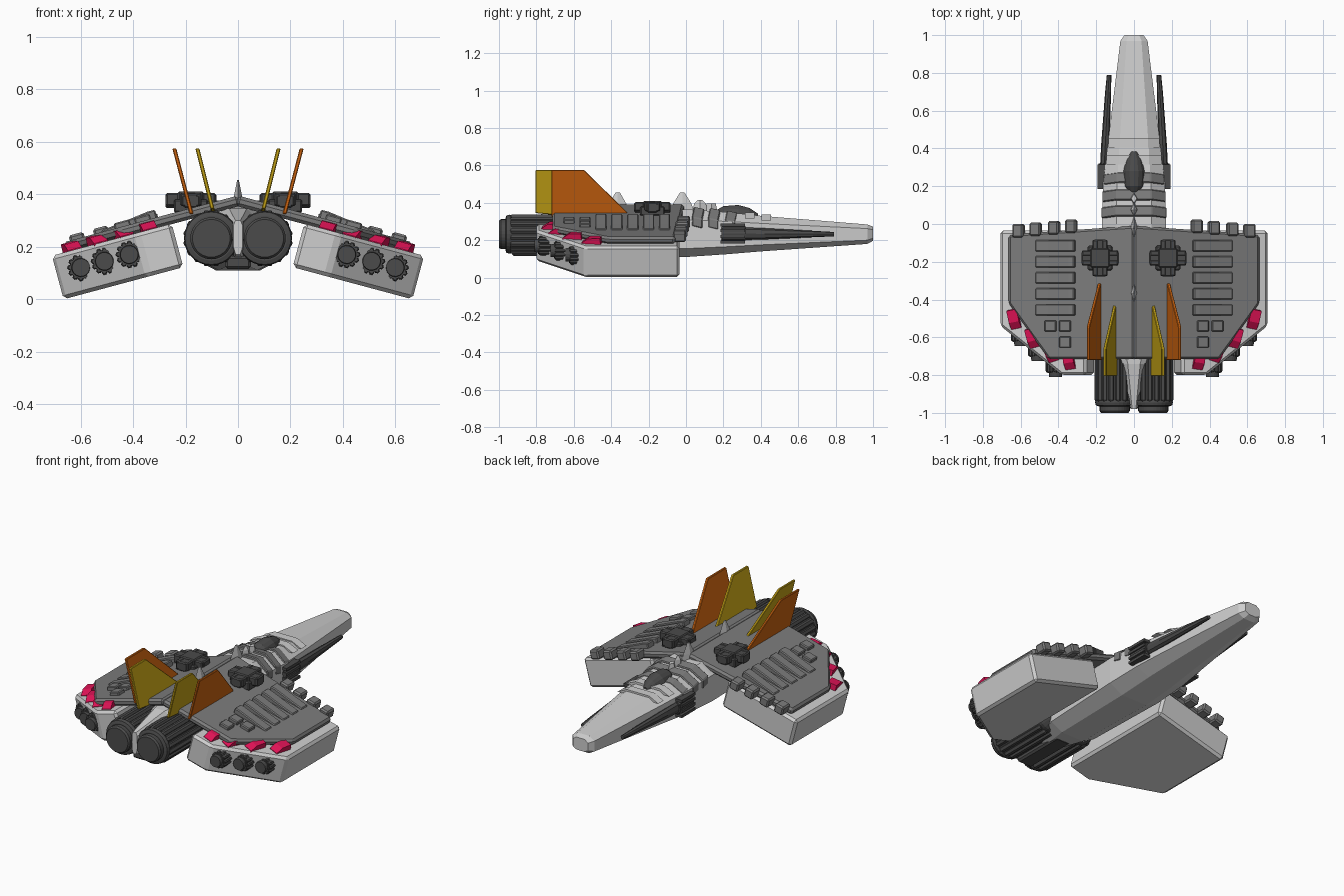
import bpy, bmesh, math
from mathutils import Vector, Matrix

if "Cube" in bpy.data.objects:
    bpy.data.objects.remove(bpy.data.objects["Cube"])


def material(name, r, g, b):
    m = bpy.data.materials.new(name)
    m.diffuse_color = (r, g, b, 1)
    m.use_nodes = True
    m.node_tree.nodes["Principled BSDF"].inputs["Base Color"].default_value = m.diffuse_color
    return m


LIGHT = material("light_grey", 0.62, 0.62, 0.62)
GREY = material("mid_grey", 0.20, 0.20, 0.20)
DARK = material("dark_grey", 0.07, 0.07, 0.07)
RED = material("crimson", 0.72, 0.006, 0.09)
ORANGE = material("orange", 0.62, 0.13, 0.005)
YELLOW = material("yellow", 0.58, 0.38, 0.008)

# Right wing frame: x runs outward along the slope, z is off the surface
WING = Matrix.Translation((0, 0, 0.395)) @ Matrix.Rotation(math.radians(15), 4, 'Y')


def part(name, mat, solids, mirror=False, bevel=0.0, matrix=None):
    """One object from lofted solids; each solid is a list of rings of points."""
    bm = bmesh.new()
    for rings in solids:
        loops = [[bm.verts.new(p) for p in ring] for ring in rings]
        n = len(loops[0])
        for a, b in zip(loops, loops[1:]):
            for i in range(n):
                j = (i + 1) % n
                bm.faces.new((a[i], a[j], b[j], b[i]))
        bm.faces.new(loops[0])
        bm.faces.new(loops[-1])
    if matrix:
        bm.transform(matrix)
    bmesh.ops.recalc_face_normals(bm, faces=bm.faces)
    me = bpy.data.meshes.new(name)
    bm.to_mesh(me)
    bm.free()
    me.materials.append(mat)
    ob = bpy.data.objects.new(name, me)
    bpy.context.collection.objects.link(ob)
    if bevel:
        b = ob.modifiers.new("bevel", 'BEVEL')
        b.width, b.segments = bevel, 1
    if mirror:
        ob.modifiers.new("mirror", 'MIRROR')
    return ob


def box(cx, cy, cz, sx, sy, sz, turn=0.0):
    """Box, optionally turned about the vertical."""
    r = Matrix.Rotation(turn, 3, 'Z')
    c = [(-1, -1), (1, -1), (1, 1), (-1, 1)]
    return [[Vector((cx, cy, cz)) + r @ Vector((x * sx / 2, y * sy / 2, z * sz / 2))
             for x, y in c] for z in (-1, 1)]


def prism(pts, z0, z1):
    return [[(x, y, z) for x, y in pts] for z in (z0, z1)]


def tube(x, z, stations, n=20):
    """Round solid along y; stations are (y, radius)."""
    return [[(x + r * math.cos(2 * math.pi * i / n), y, z + r * math.sin(2 * math.pi * i / n))
             for i in range(n)] for y, r in stations]


def ribbed(x, z, y0, y1, core, rib, count):
    """Ring of long ribs around a cylinder."""
    out = []
    for i in range(count):
        a = 2 * math.pi * (i + 0.5) / count
        cx, cz = x + core * math.cos(a), z + core * math.sin(a)
        out.append(tube(cx, cz, [(y0, rib * .6), (y0 + rib * .6, rib),
                                 (y1 - rib * .6, rib), (y1, rib * .6)], 6))
    return out


# Fuselage: eight-sided sections (y, half width, bottom, lower side, upper side, top)
def section(y, w, zb, zl, zu, zt):
    return [(-w * .5, y, zb), (w * .5, y, zb), (w, y, zl), (w, y, zu),
            (w * .55, y, zt), (-w * .55, y, zt), (-w, y, zu), (-w, y, zl)]


hull = [(-0.98, .018, .17, .20, .28, .30), (-0.74, .06, .13, .16, .32, .345),
        (-0.52, .15, .11, .15, .31, .35), (0.0, .17, .11, .155, .31, .365),
        (0.22, .163, .125, .165, .30, .35), (0.40, .142, .14, .175, .29, .33),
        (0.97, .072, .18, .20, .262, .284), (1.0, .05, .197, .21, .255, .272)]
part("fuselage", LIGHT, [[section(*s) for s in hull]])

# Arched armour bands behind and beside the canopy
bands = []
for y, w, zu, zt in ((.075, .172, .325, .378), (.16, .168, .318, .372), (.25, .16, .31, .358)):
    arch = [(-w, zu - .05), (-w, zu), (-w * .55, zt), (w * .55, zt), (w, zu), (w, zu - .05)]
    bands.append([[(x, y + d - abs(x) * .15 + .01, z - (.012 if d > 0 else 0)) for x, z in arch]
                  for d in (-.028, .028)])
part("armour_bands", GREY, bands, bevel=.005)

# Thin raised panel steps on the nose
part("nose_steps", LIGHT, [
    [[(-w, y + d, z - .03), (-w * .55, y + d, z), (w * .55, y + d, z), (w, y + d, z - .03)]
     for d in (-.025, .025)] for y, w, z in ((.34, .145, .347), (.43, .135, .336))])

# Dorsal spikes
spikes = []
for y, zt, l in ((-.02, .455, .07), (.075, .415, .045), (.135, .395, .035), (-.365, .455, .065)):
    spikes.append([[(-.022, y, .34), (0, y - l, .34), (.022, y, .34), (0, y + l, .34)],
                   [(-.015, y, .395), (0, y - l * .7, .395), (.015, y, .395), (0, y + l * .7, .395)],
                   [(-.003, y, zt), (0, y - .012, zt), (.003, y, zt), (0, y + .012, zt)]])
part("dorsal_spikes", LIGHT, spikes)

# Canopy dome
canopy = []
for y, w, h in ((.17, .035, .365), (.20, .057, .382), (.28, .06, .388), (.34, .045, .372), (.385, .015, .342)):
    canopy.append([(w * math.cos(a), y, .32 + (h - .32) * math.sin(a))
                   for a in [math.pi * i / 8 for i in range(9)]])
part("canopy", DARK, [canopy])

# Long guns on the nose sides
gun = [[[(.165 + (.022 * math.cos(a)), y, .235 + h * math.sin(a)) for a in
         [math.pi * i / 4 for i in range(8)]] for y, h in ((.19, .035), (.20, .042), (.31, .042), (.32, .035))]]
gun += [box(.168, .25, .235 + d, .05, .13, .016) for d in (-.045, -.016, .016, .045)]
gun.append([[(x + w * math.cos(a), y, z + h * math.sin(a)) for a in [math.pi * i / 4 for i in range(8)]]
            for y, x, z, w, h in ((.30, .158, .235, .022, .034), (.42, .152, .234, .022, .03),
                                  (.70, .137, .233, .016, .016), (.79, .132, .232, .012, .012))])
part("nose_gun", DARK, gun, mirror=True)

# Wing upper plate
part("wing_plate", GREY, [prism([(0, -.01), (.62, -.05), (.69, -.06), (.69, -.42),
                                 (.47, -.715), (0, -.715)], -.04, 0)], True, .012, WING)

# Wing lower pod
part("wing_pod", LIGHT, [prism([(.272, -.035), (.745, -.035), (.745, -.54),
                                (.41, -.80), (.272, -.80)], -.21, -.038)], True, .014, WING)

# Tapered louvres on the wing
louvres = []
for y in (-.115, -.20, -.285, -.37, -.455):
    louvres.append([[(.32, y + d, -.01), (.54, y + d, -.01), (.54, y + d, .006),
                     (.47, y + d, .014), (.35, y + d, .03), (.32, y + d, .03)] for d in (-.03, .03)])
for x, y in ((.375, -.54), (.455, -.54), (.375, -.625)):
    louvres.append(box(x, y, .005, .062, .06, .03))
part("wing_louvres", GREY, louvres, True, .005, WING)

# Blocks along the leading edge
part("leading_edge_blocks", GREY, [box(u, -.012 - (u - .34) * .08, -.008, .058, .07, .055)
                                   for u in (.345, .44, .54, .635)], True, .008, WING)

# Red vents: bent straps along the diagonal trailing edge
vents = []
for u, y, t in ((.665, -.50, .2), (.565, -.60, .25), (.465, -.675, .3), (.365, -.715, .15)):
    r = Matrix.Rotation(-t, 3, 'Z')
    prof = [(.05, -.04), (.045, -.005), (-.02, -.01), (-.055, -.035), (-.055, -.06), (.04, -.06)]
    vents.append([[Vector((u, y, 0)) + r @ Vector((s, a, b)) for a, b in prof] for s in (-.028, .028)])
part("red_vents", RED, vents, True, 0, WING)

# Small thrusters on the pods
small, small_caps = [], []
for u, y in ((.65, -.645), (.557, -.725), (.459, -.81)):
    small.append(tube(u, -.11, [(y + .15, .043), (y + .02, .043), (y + .02, .036), (y, .034)], 16))
    small += ribbed(u, -.11, y + .025, y + .14, .042, .011, 12)
part("small_thrusters", DARK, small, True, 0, WING)

# Main engines
EX, EZ = .102, .232
main = [tube(EX, EZ, [(-.50, .06), (-.58, .095), (-.95, .095), (-.955, .08),
                      (-.99, .08), (-1.0, .072)], 28)]
main.append(tube(EX, EZ, [(-.935, .102), (-.945, .104), (-.96, .10), (-.965, .085)], 28))
main += ribbed(EX, EZ, -.94, -.60, .093, .016, 16)
part("main_engine", DARK, main, True)
part("engine_bridge", DARK, [box(0, -.76, .14, .10, .34, .05), box(0, -.965, .23, .08, .02, .02)], bevel=.01)


# Tail fins: thin plates leaning outward
def fin(name, mat, x0, x1, prof):
    lean = lambda z: x0 + (x1 - x0) * (z - .335) / .24
    part(name, mat, [[[(lean(z) + d, y, z) for y, z in prof] for d in (-.0075, .0075)]], True, .003)


fin("outer_fin", ORANGE, .18, .243,
    [(-.72, .325), (-.72, .575), (-.545, .575), (-.315, .35), (-.315, .325)])
fin("inner_fin", YELLOW, .095, .155,
    [(-.805, .345), (-.805, .575), (-.66, .575), (-.42, .355), (-.42, .335), (-.70, .335)])

# Wing turrets: cross of stubs around a block
TX, TY, TZ = .18, -.18, .375
turret = [box(TX, TY, TZ, .10, .10, .07), box(TX, TY, TZ - .02, .13, .13, .05)]
for k in range(4):
    a = k * math.pi / 2
    c, s = round(math.cos(a)), round(math.sin(a))
    turret.append(box(TX + .07 * c, TY + .07 * s, TZ, .055, .055, .055))
    for o in (-.02, .02):
        turret.append(box(TX + .065 * c - o * 1.3 * s, TY + .065 * s + o * 1.3 * c, TZ + .005,
                          .06 if c else .03, .06 if s else .03, .05))
    turret.append(box(TX + .088 * c, TY + .088 * s, TZ, .018 if c else .07, .018 if s else .07, .045))
part("wing_turret", DARK, turret, True, .006)
